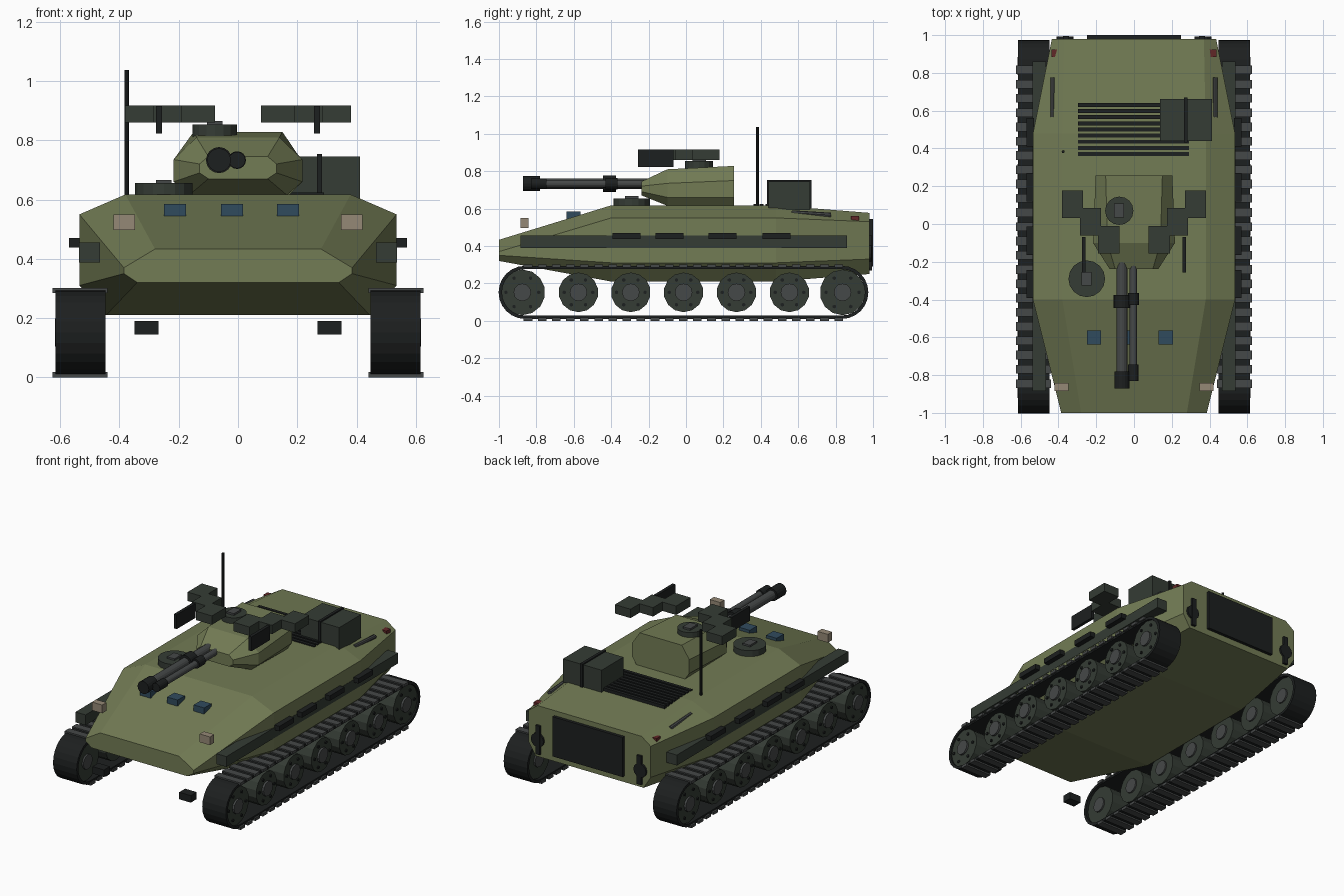
import bpy, bmesh, math
from mathutils import Matrix, Vector

if "Cube" in bpy.data.objects:
    bpy.data.objects.remove(bpy.data.objects["Cube"])


def material(name, rgb):
    m = bpy.data.materials.new(name)
    m.diffuse_color = (*rgb, 1)
    m.use_nodes = True
    m.node_tree.nodes["Principled BSDF"].inputs["Base Color"].default_value = m.diffuse_color
    return m


GREEN = material("olive", (0.17, 0.20, 0.09))
DARK = material("dark_green", (0.035, 0.045, 0.035))
BLACK = material("rubber_black", (0.012, 0.014, 0.014))
STEEL = material("gun_steel", (0.06, 0.065, 0.065))
BLUE = material("glass_blue", (0.03, 0.07, 0.11))
BEIGE = material("lamp_beige", (0.30, 0.25, 0.18))
RED = material("lamp_red", (0.12, 0.02, 0.02))


def finish(name, bm, mat, mirror=False):
    bmesh.ops.recalc_face_normals(bm, faces=bm.faces)
    me = bpy.data.meshes.new(name)
    bm.to_mesh(me)
    bm.free()
    me.materials.append(mat)
    ob = bpy.data.objects.new(name, me)
    bpy.context.collection.objects.link(ob)
    if mirror:
        ob.modifiers.new("mirror", "MIRROR").use_mirror_merge = False
    return ob


def add_box(bm, x0, x1, y0, y1, z0, z1):
    mat = Matrix.Translation(((x0 + x1) / 2, (y0 + y1) / 2, (z0 + z1) / 2))
    mat = mat @ Matrix.Diagonal((x1 - x0, y1 - y0, z1 - z0, 1))
    bmesh.ops.create_cube(bm, size=1, matrix=mat)


def add_cyl(bm, a, b, r, n=16, r2=None):
    a, b = Vector(a), Vector(b)
    rot = (b - a).to_track_quat('Z', 'Y').to_matrix().to_4x4()
    bmesh.ops.create_cone(bm, cap_ends=True, segments=n, radius1=r, radius2=r if r2 is None else r2,
                          depth=(b - a).length, matrix=Matrix.Translation((a + b) / 2) @ rot)


def boxes(name, mat, *dims, mirror=False):
    bm = bmesh.new()
    for d in dims:
        add_box(bm, *d)
    return finish(name, bm, mat, mirror)


def cyls(name, mat, *specs, mirror=False):
    bm = bmesh.new()
    for s in specs:
        add_cyl(bm, *s)
    return finish(name, bm, mat, mirror)


def loft(name, mat, stations):
    """Skin symmetric cross-sections given as half outlines (x, z), top to bottom."""
    bm = bmesh.new()
    rings = []
    for y, half in stations:
        pts = half + [(-x, z) for x, z in reversed(half)]
        rings.append([bm.verts.new((x, y, z)) for x, z in pts])
    n = len(rings[0])
    for r, s in zip(rings, rings[1:]):
        for i in range(n):
            bm.faces.new((r[i], r[(i + 1) % n], s[(i + 1) % n], s[i]))
    bm.faces.new(rings[0])
    bm.faces.new(rings[-1])
    return finish(name, bm, mat)


# Hull and turret
MID = [(.38, .617), (.535, .55), (.535, .31), (.445, .21)]
loft("hull", GREEN, [
    (-1.0, [(.28, .433), (.385, .37), (.385, .35), (.34, .32)]),
    (-.4, MID), (.48, MID),
    (.98, [(.37, .577), (.435, .53), (.435, .33), (.385, .25)])])
loft("turret", GREEN, [
    (-.237, [(.10, .745), (.13, .72), (.13, .69), (.10, .67)]),
    (-.1, [(.14, .81), (.217, .735), (.217, .66), (.165, .615)]),
    (.257, [(.15, .828), (.203, .75), (.203, .66), (.17, .612)])])

# Side rails with stowage blocks
boxes("side_rail", DARK, (.465, .537, -.885, .86, .388, .455), mirror=True)
boxes("rail_block", BLACK, *[(.53, .57, y, y + .15, .438, .47) for y in (-.393, -.163, .12, .41)],
      mirror=True)

# Track belt: hollow stadium
bm = bmesh.new()
YF, YR, ZC, N = -.86, .833, .152, 12
path = [(YR, -math.pi / 2 + math.pi * i / N) for i in range(N + 1)]
path += [(YF, math.pi / 2 + math.pi * i / N) for i in range(N + 1)]
rings = []
for yc, a in path:
    rings.append([bm.verts.new((x, yc + r * math.cos(a), ZC + r * math.sin(a)))
                  for x, r in ((.447, .142), (.615, .142), (.615, .124), (.447, .124))])
for i, r in enumerate(rings):
    s = rings[(i + 1) % len(rings)]
    for k in range(4):
        bm.faces.new((r[k], r[(k + 1) % 4], s[(k + 1) % 4], s[k]))
finish("track_belt", bm, BLACK, True)

# Track pads on the straight runs
pads = []
for i in range(23):
    y = -.845 + i * .0755
    pads += [(.44, .626, y - .023, y + .023, .284, .302), (.44, .626, y - .023, y + .023, 0, .018)]
boxes("track_pads", STEEL, *pads, mirror=True)

# Road wheels, hubs and bolts
WHEELS = [-.875, -.575, -.295, -.013, .27, .553, .837]
radius = [.122 if i in (0, 6) else .106 for i in range(7)]
cyls("road_wheels", DARK, *[((.465, y, ZC), (.605, y, ZC), r, 14) for y, r in zip(WHEELS, radius)],
     mirror=True)
cyls("wheel_hubs", STEEL, *[((.455, y, ZC), (.618, y, ZC), .047, 12) for y in WHEELS], mirror=True)
bolts = []
for y, r in zip(WHEELS, radius):
    for k in range(6):
        a = math.tau * k / 6
        p = (y + .72 * r * math.cos(a), ZC + .72 * r * math.sin(a))
        bolts.append(((.60, *p), (.612, *p), .010, 6))
cyls("wheel_bolts", BLACK, *bolts, mirror=True)

# Twin guns: barrels, sleeves and muzzles
GX, GZ = -.064, .733
cyls("gun_barrels", STEEL, ((GX, -.15, GZ), (GX, -.80, GZ), .029),
     ((-.003, -.15, GZ), (-.003, -.76, GZ), .020))
cyls("gun_sleeves", BLACK, ((GX, -.375, GZ), (GX, -.445, GZ), .044),
     ((-.003, -.365, GZ), (-.003, -.43, GZ), .030))
cyls("gun_muzzles", BLACK, ((GX, -.78, GZ), (GX, -.872, GZ), .040),
     ((-.003, -.745, GZ), (-.003, -.83, GZ), .028))

# Hatches
cyls("turret_hatch", DARK, ((-.078, .07, .81), (-.078, .07, .853), .075))
boxes("turret_hatch_handle", STEEL, (-.105, -.053, .035, .108, .85, .865))
cyls("driver_hatch", DARK, ((-.25, -.29, .61), (-.25, -.29, .655), .097))
boxes("driver_hatch_handle", STEEL, (-.277, -.225, -.325, -.255, .65, .666))

# Stepped launcher boxes with hanging plates either side of the turret
boxes("launcher_boxes", DARK, (.27, .382, .033, .178, .86, .917), (.175, .285, -.06, .085, .86, .917),
      (.077, .19, -.155, -.01, .86, .917), mirror=True)
boxes("launcher_plate", BLACK, (.256, .276, -.257, -.068, .823, .915), mirror=True)

# Stowage bin and strap
boxes("stowage_bin", DARK, (.137, .412, .44, .662, .595, .745))
boxes("bin_strap", BLACK, (.266, .284, .432, .67, .60, .753))

# Engine grille slats
boxes("engine_grille", BLACK, *[(-.297, .29, .36 + i * .0325, .381 + i * .0325, .59, .624)
                                for i in range(9)])

# Antenna
cyls("antenna", BLACK, ((-.375, .383, .60), (-.375, .383, 1.037), .008, 8))

# Periscopes, head lamps and tail lamps
boxes("periscopes", BLUE, *[(x, x + .075, -.638, -.565, .545, .585) for x in (-.25, -.058, .131)])
boxes("head_lamps", BEIGE, (.347, .42, -.885, -.842, .497, .55), mirror=True)
boxes("tail_lamps", RED, (.37, .438, .883, .925, .523, .56), mirror=True)

# Rear grab handles
cyls("rear_handle", STEEL, ((.43, .565, .578), (.43, .775, .565), .013, 8), mirror=True)

# Rear door and tow fittings
boxes("rear_door", BLACK, (-.25, .25, .97, 1.0, .29, .545))
boxes("rear_tow_bar", BLACK, (.345, .375, .97, .995, .27, .455), mirror=True)
cyls("rear_tow_eye", BLACK, ((.365, .97, .36), (.365, .992, .36), .045, 12), mirror=True)

# Front tow blocks
boxes("front_tow_block", BLACK, (.268, .35, -.98, -.92, .145, .19), mirror=True)
